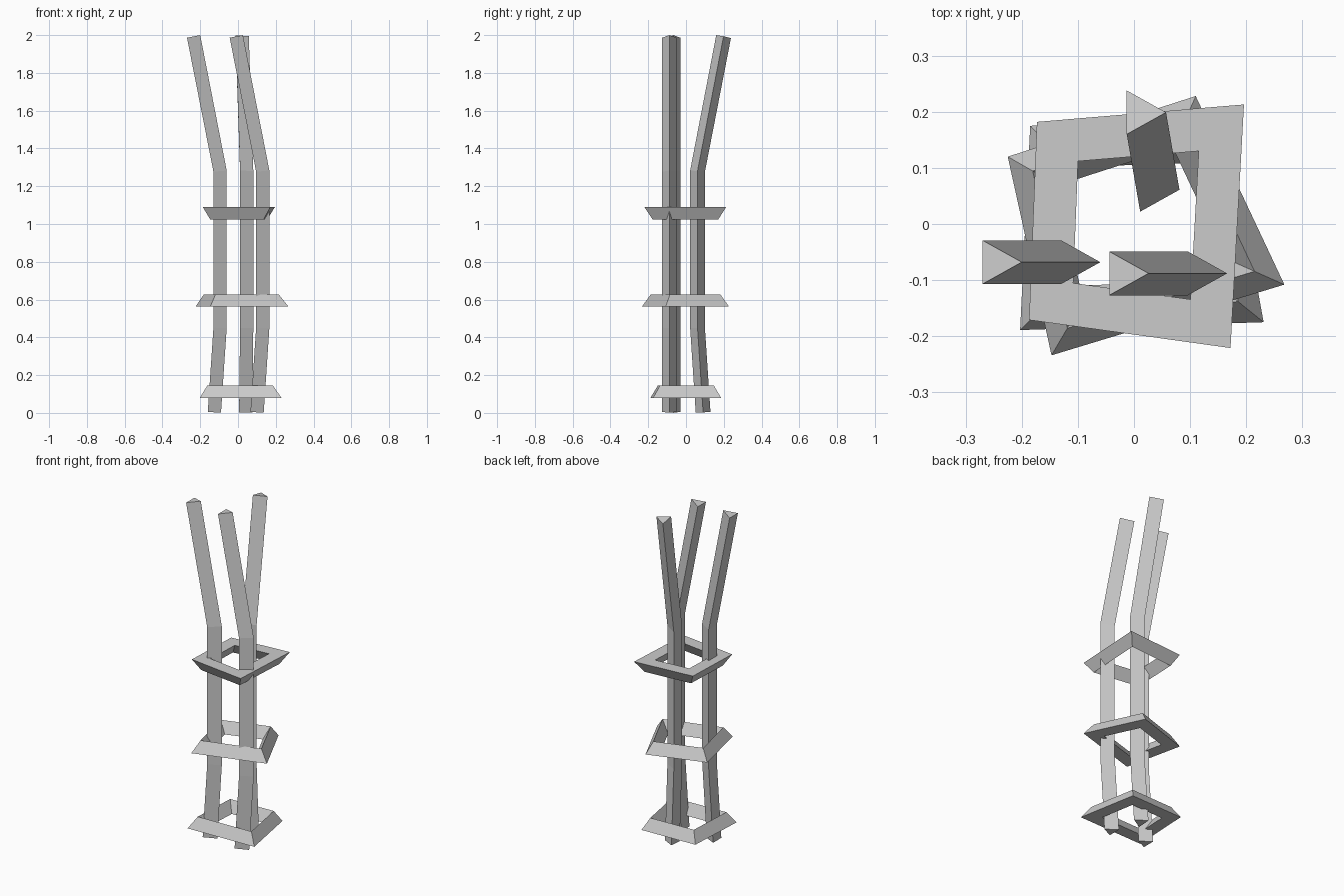
import bpy
import bmesh
from mathutils import Vector

if "Cube" in bpy.data.objects:
    bpy.data.objects.remove(bpy.data.objects["Cube"])


def loft(name, sections, closed=False):
    """Skin a list of triangular sections; cap the ends unless closed."""
    bm = bmesh.new()
    rows = [[bm.verts.new(p) for p in sec] for sec in sections]
    n = len(rows)
    for i in range(n if closed else n - 1):
        a, b = rows[i], rows[(i + 1) % n]
        for j in range(3):
            k = (j + 1) % 3
            bm.faces.new((a[j], a[k], b[k], b[j]))
    if not closed:
        bm.faces.new(rows[0])
        bm.faces.new(rows[-1])
    bmesh.ops.recalc_face_normals(bm, faces=bm.faces)
    mesh = bpy.data.meshes.new(name)
    bm.to_mesh(mesh)
    bm.free()
    obj = bpy.data.objects.new(name, mesh)
    bpy.context.collection.objects.link(obj)
    return obj


# Bent triangular posts: (lean distance, height, section tilt)
TRIANGLE = [Vector(p) for p in ((-0.035, 0.039), (-0.035, -0.039), (0.035, 0))]
PATH = [(0.03, 0.003, 0.067), (0, 0.45, 0.033), (0, 1.28, -0.096), (0.14, 1.993, -0.195)]


def post(name, center, lean):
    d = Vector(lean).normalized()
    sections = []
    for s, z, tilt in PATH:
        mid = Vector(center) + d * s
        sections.append([(*(mid + o), z + tilt * -o.dot(d) * -1) for o in TRIANGLE])
    return loft(name, sections)


post("left_post", (-0.095, -0.068), (-1, 0))
post("right_post", (0.131, -0.088), (-1, 0))
post("back_post", (0.046, 0.061), (-0.17, 0.98))


# Mitred four-sided rings with a triangular section
WIDTH = 0.076


def ring(name, corners, z_flat, z_edge):
    pts = [Vector(c) for c in corners]
    sections = []
    for i, p in enumerate(pts):
        u = (pts[i - 1] - p).normalized()
        v = (pts[(i + 1) % 4] - p).normalized()
        inward = (u + v) / abs(u.cross(v)) * WIDTH
        sections.append([(*p, z_flat), (*(p + inward), z_flat),
                         (*(p + inward / 2), z_edge)])
    return loft(name, sections, closed=True)


ring("lower_ring", [(-0.203, -0.189), (0.231, -0.175), (0.165, 0.187), (-0.185, 0.175)],
     0.078, 0.144)
ring("middle_ring", [(-0.147, -0.234), (0.268, -0.108), (0.11, 0.228), (-0.225, 0.12)],
     0.562, 0.628)
ring("upper_ring", [(-0.187, -0.171), (0.172, -0.221), (0.196, 0.213), (-0.173, 0.182)],
     1.091, 1.025)
